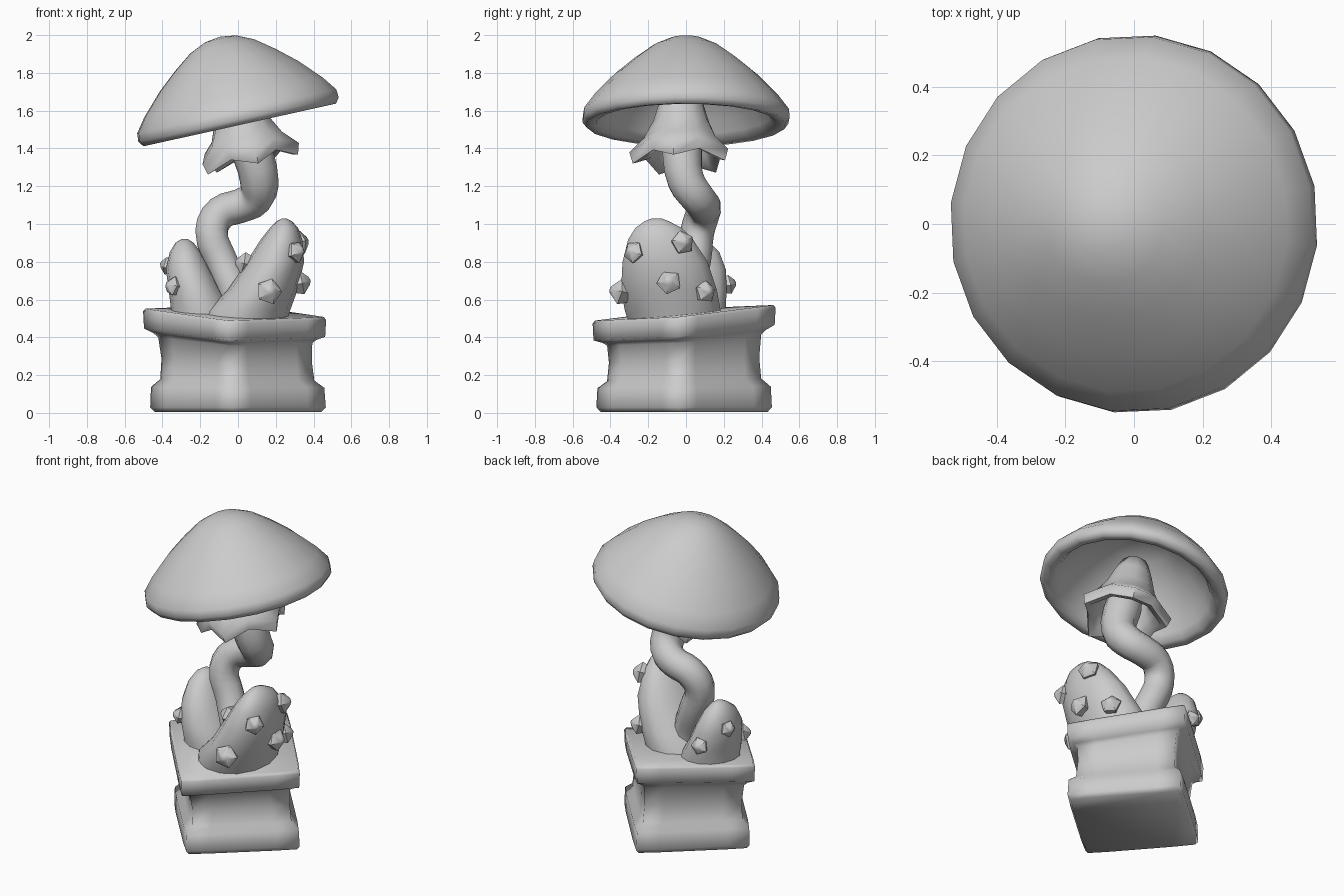
import bpy, bmesh
from math import sin, cos, radians, pi, hypot
from mathutils import Vector, Matrix

if "Cube" in bpy.data.objects:
    bpy.data.objects.remove(bpy.data.objects["Cube"])

stone = bpy.data.materials.new("mid_grey")
stone.use_nodes = True
stone.diffuse_color = (0.6, 0.6, 0.6, 1)
stone.node_tree.nodes["Principled BSDF"].inputs["Base Color"].default_value = (0.6, 0.6, 0.6, 1)


def finish(obj, angle):
    """Give an object its material and smooth shading."""
    obj.data.materials.clear()
    obj.data.materials.append(stone)
    bpy.ops.object.select_all(action='DESELECT')
    obj.select_set(True)
    bpy.context.view_layer.objects.active = obj
    bpy.ops.object.shade_smooth_by_angle(angle=radians(angle))


def loft(name, rings, angle=60, matrix=None):
    """Skin a stack of equal point rings and cap both ends."""
    bm = bmesh.new()
    loops = [[bm.verts.new(p) for p in ring] for ring in rings]
    n = len(loops[0])
    for low, high in zip(loops, loops[1:]):
        for i in range(n):
            j = (i + 1) % n
            bm.faces.new((low[i], low[j], high[j], high[i]))
    bm.faces.new(loops[0][::-1])
    bm.faces.new(loops[-1])
    bmesh.ops.remove_doubles(bm, verts=bm.verts, dist=1e-4)
    bmesh.ops.recalc_face_normals(bm, faces=bm.faces)
    if matrix:
        bmesh.ops.transform(bm, matrix=matrix, verts=bm.verts)
    mesh = bpy.data.meshes.new(name)
    bm.to_mesh(mesh)
    bm.free()
    obj = bpy.data.objects.new(name, mesh)
    bpy.context.collection.objects.link(obj)
    finish(obj, angle)


def ellipse(cx, cy, z, rx, ry, n, phase=0):
    turns = [phase + 2 * pi * i / n for i in range(n)]
    return [Vector((cx + rx * cos(a), cy + ry * sin(a), z)) for a in turns]


# Pedestal: square turned corner to the front, softened corners, leaning top slab
def pedestal_ring(r, z, lean):
    corners = [Vector((r * cos(a), r * sin(a), 0)) for a in (radians(90 * k - 4) for k in range(4))]
    ring = []
    for k, corner in enumerate(corners):
        ring += [corner.lerp(corners[k - 1], 0.2), corner * 0.985, corner.lerp(corners[(k + 1) % 4], 0.2)]
    for p in ring:
        p += Vector((-0.018 * lean, -0.01, z))
        p.z += lean * (0.09 * p.y - 0.04 * p.x)
    return ring


pedestal_profile = [(0.45, 0.005, 0), (0.473, 0.03, 0), (0.467, 0.135, 0.1), (0.415, 0.175, 0.2),
                    (0.405, 0.28, 0.4), (0.415, 0.385, 0.8), (0.44, 0.405, 0.9), (0.488, 0.425, 1),
                    (0.493, 0.515, 1), (0.48, 0.53, 1)]
loft("pedestal", [pedestal_ring(*p) for p in pedestal_profile], 89)


# Stem: a tapering tube along a winding path
path = [(0.02, 0.0, 0.48, 0.1), (-0.01, 0.0, 0.62, 0.09), (-0.09, 0.045, 0.81, 0.088),
        (-0.14, 0.06, 0.96, 0.09), (-0.09, 0.09, 1.06, 0.09), (0.01, 0.095, 1.095, 0.09),
        (0.095, 0.06, 1.14, 0.095), (0.112, 0.0, 1.23, 0.102), (0.07, -0.02, 1.4, 0.11),
        (0.01, -0.015, 1.63, 0.08)]
curve = bpy.data.curves.new("stem", 'CURVE')
curve.dimensions = '3D'
curve.bevel_depth = 1
curve.bevel_resolution = 3
curve.resolution_u = 3
curve.use_fill_caps = True
spline = curve.splines.new('BEZIER')
spline.bezier_points.add(len(path) - 1)
for point, (x, y, z, r) in zip(spline.bezier_points, path):
    point.co = (x, y, z)
    point.radius = r
    point.handle_left_type = point.handle_right_type = 'AUTO'
stem = bpy.data.objects.new("stem", curve)
bpy.context.collection.objects.link(stem)
bpy.ops.object.select_all(action='DESELECT')
stem.select_set(True)
bpy.context.view_layer.objects.active = stem
bpy.ops.object.convert(target='MESH')
finish(bpy.context.object, 70)

# Cap: a hollow dome, tipped sideways
tilt = Matrix.Rotation(radians(-12.5), 4, 'Y')
cap_profile = [(0, 0.36), (0.15, 0.33), (0.3, 0.22), (0.41, 0.1), (0.445, 0.035), (0.475, -0.005),
               (0.525, -0.014), (0.547, 0.015), (0.543, 0.06), (0.485, 0.138), (0.378, 0.25),
               (0.275, 0.338), (0.175, 0.412), (0.085, 0.453), (0, 0.465)]
loft("cap", [ellipse(0, 0, z, r, r * 1.01, 20, radians(11.5)) for r, z in cap_profile], 75,
     Matrix.Translation((0.006, 0, 1.538)) @ tilt)


# Skirt: a flared collar with five drooping points
def skirt_ring(r, z, flare):
    ring = []
    for i in range(10):
        wave = flare * (-1) ** i
        rr = r + 0.025 * wave
        a = radians(-9 + 36 * i)
        ring.append(Vector((rr * cos(a), rr * sin(a), z - 0.025 * wave)))
    return ring


skirt_profile = [(0.09, 0.25, 0), (0.12, 0.12, 0), (0.165, 0.03, 0.6), (0.2, -0.03, 1),
                 (0.235, -0.04, 1), (0.253, 0.02, 1), (0.19, 0.085, 0.5), (0.15, 0.17, 0),
                 (0.115, 0.28, 0), (0.08, 0.37, 0)]
loft("skirt", [skirt_ring(*p) for p in skirt_profile], 75,
     Matrix.Translation((0.053, -0.025, 1.375)) @ tilt)


# Spiky mounds: each is a stack of ellipses given by x, y and z extents
def mound(name, levels, spikes):
    stack = [((a + b) / 2, (c + d) / 2, z, (b - a) / 2, (d - c) / 2) for z, a, b, c, d in levels]
    loft(name, [ellipse(*s, 14) for s in stack], 60)
    for k, (px, py, pz, size) in enumerate(spikes):
        low, high = next(p for p in zip(stack, stack[1:]) if p[0][2] <= pz <= p[1][2])
        t = (pz - low[2]) / (high[2] - low[2])
        cx, cy, _, rx, ry = [u + (v - u) * t for u, v in zip(low, high)]
        dx, dy = px - cx, py - cy
        reach = hypot(dx / rx, dy / ry)
        base = Vector((cx + dx / reach, cy + dy / reach, pz))
        out = Vector((dx / rx ** 2, dy / ry ** 2, 0)).normalized() + Vector((0, 0, 0.2))
        pose = Matrix.Translation(base) @ out.to_track_quat('Z', 'Y').to_matrix().to_4x4()
        shape = [(0.9, -0.6), (1.2, 0.25), (0.4, 0.95), (0, 1.1)]
        loft(f"{name}_spike_{k + 1}",
             [ellipse(0, 0, h * size, r * size, r * size, 5, k) for r, h in shape], 45, pose)


mound("large_mound",
      [(0.45, -0.2, 0.25, -0.3, 0.19), (0.54, -0.165, 0.275, -0.33, 0.19),
       (0.65, -0.055, 0.315, -0.35, 0.17), (0.8, 0.045, 0.35, -0.342, 0.12),
       (0.92, 0.122, 0.34, -0.31, 0.04), (0.98, 0.17, 0.318, -0.27, -0.02),
       (1.015, 0.205, 0.285, -0.22, -0.09), (1.03, 0.235, 0.255, -0.18, -0.13)],
      [(0.16, -0.34, 0.64, 0.06), (0.3, -0.27, 0.85, 0.05), (0.32, -0.09, 0.69, 0.056),
       (0.32, -0.02, 0.9, 0.055), (0.27, 0.12, 0.64, 0.052), (0.05, -0.14, 0.79, 0.052)])
mound("small_mound",
      [(0.45, -0.36, 0.0, -0.16, 0.2), (0.55, -0.355, -0.03, -0.165, 0.215),
       (0.65, -0.367, -0.09, -0.165, 0.22), (0.76, -0.382, -0.145, -0.12, 0.215),
       (0.85, -0.362, -0.195, -0.06, 0.18), (0.9, -0.332, -0.235, 0.01, 0.13),
       (0.92, -0.3, -0.265, 0.05, 0.1)],
      [(-0.35, -0.1, 0.67, 0.045), (-0.35, 0.1, 0.78, 0.042), (-0.25, 0.2, 0.68, 0.045)])
